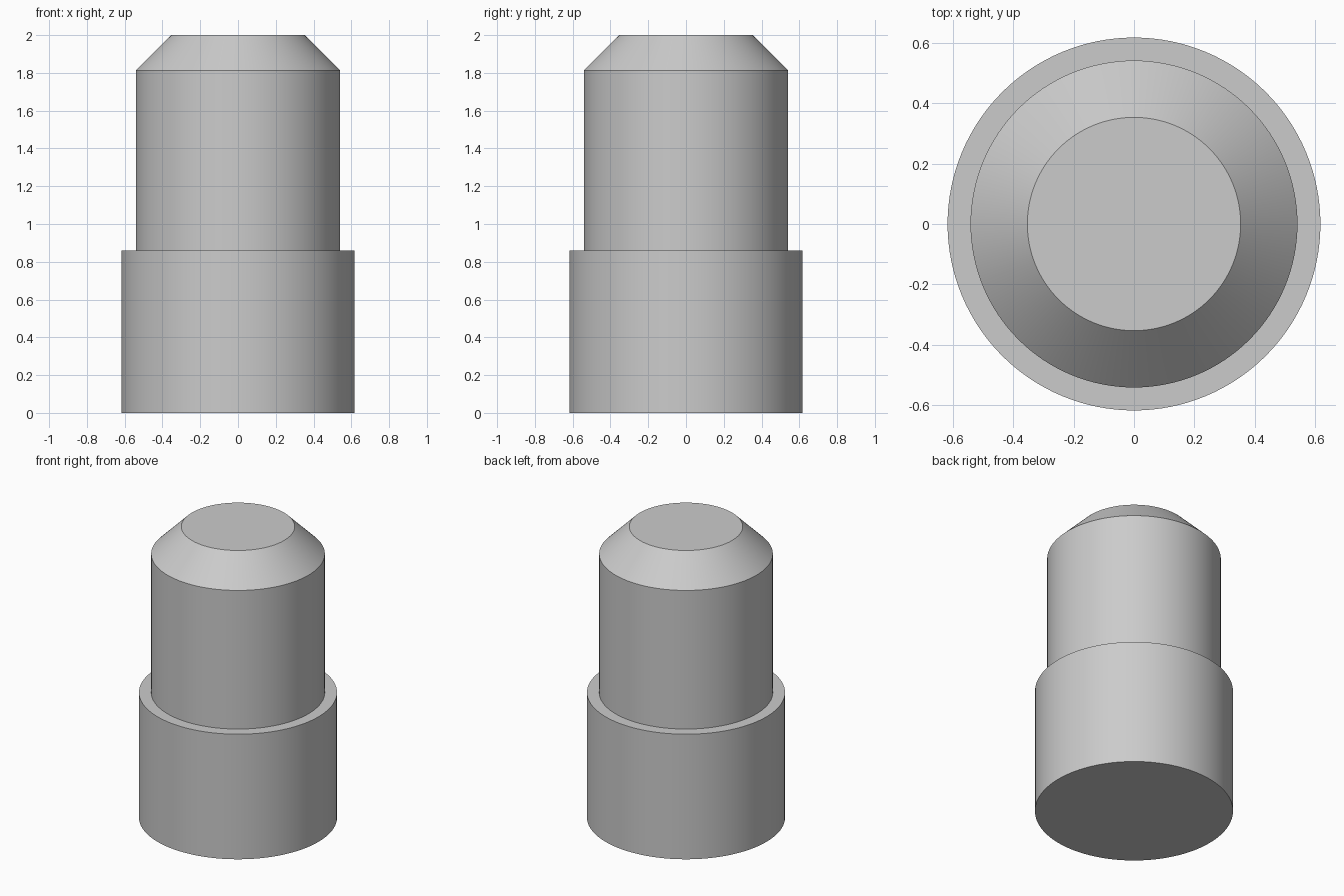
import bpy
import bmesh
import math

cube = bpy.data.objects.get("Cube")
if cube:
    bpy.data.objects.remove(cube, do_unlink=True)

SEGMENTS = 128

# Plain grey for the whole pin
grey = bpy.data.materials.new("plain_grey")
grey.use_nodes = True
colour = (0.6, 0.6, 0.6, 1)
grey.diffuse_color = colour
grey.node_tree.nodes["Principled BSDF"].inputs["Base Color"].default_value = colour


def lathe(name, profile):
    """Turn (radius, height) points around z into a closed solid."""
    bm = bmesh.new()
    rings = []
    for radius, z in profile:
        angles = [math.tau * i / SEGMENTS for i in range(SEGMENTS)]
        rings.append([bm.verts.new((radius * math.cos(a), radius * math.sin(a), z))
                      for a in angles])
    for low, high in zip(rings, rings[1:]):
        for i in range(SEGMENTS):
            j = (i + 1) % SEGMENTS
            bm.faces.new((low[i], low[j], high[j], high[i]))
    bm.faces.new(rings[0][::-1])
    bm.faces.new(rings[-1])
    mesh = bpy.data.meshes.new(name)
    bm.to_mesh(mesh)
    bm.free()
    mesh.materials.append(grey)
    obj = bpy.data.objects.new(name, mesh)
    bpy.context.collection.objects.link(obj)
    bpy.ops.object.select_all(action="DESELECT")
    obj.select_set(True)
    bpy.context.view_layer.objects.active = obj
    bpy.ops.object.shade_smooth_by_angle(angle=math.radians(30))
    return obj


# Wide base, stepped shoulder, narrower shaft and chamfered tip
lathe("stepped_pin", [(0.617, 0), (0.617, 0.86), (0.541, 0.86),
                      (0.541, 1.813), (0.353, 2)])
